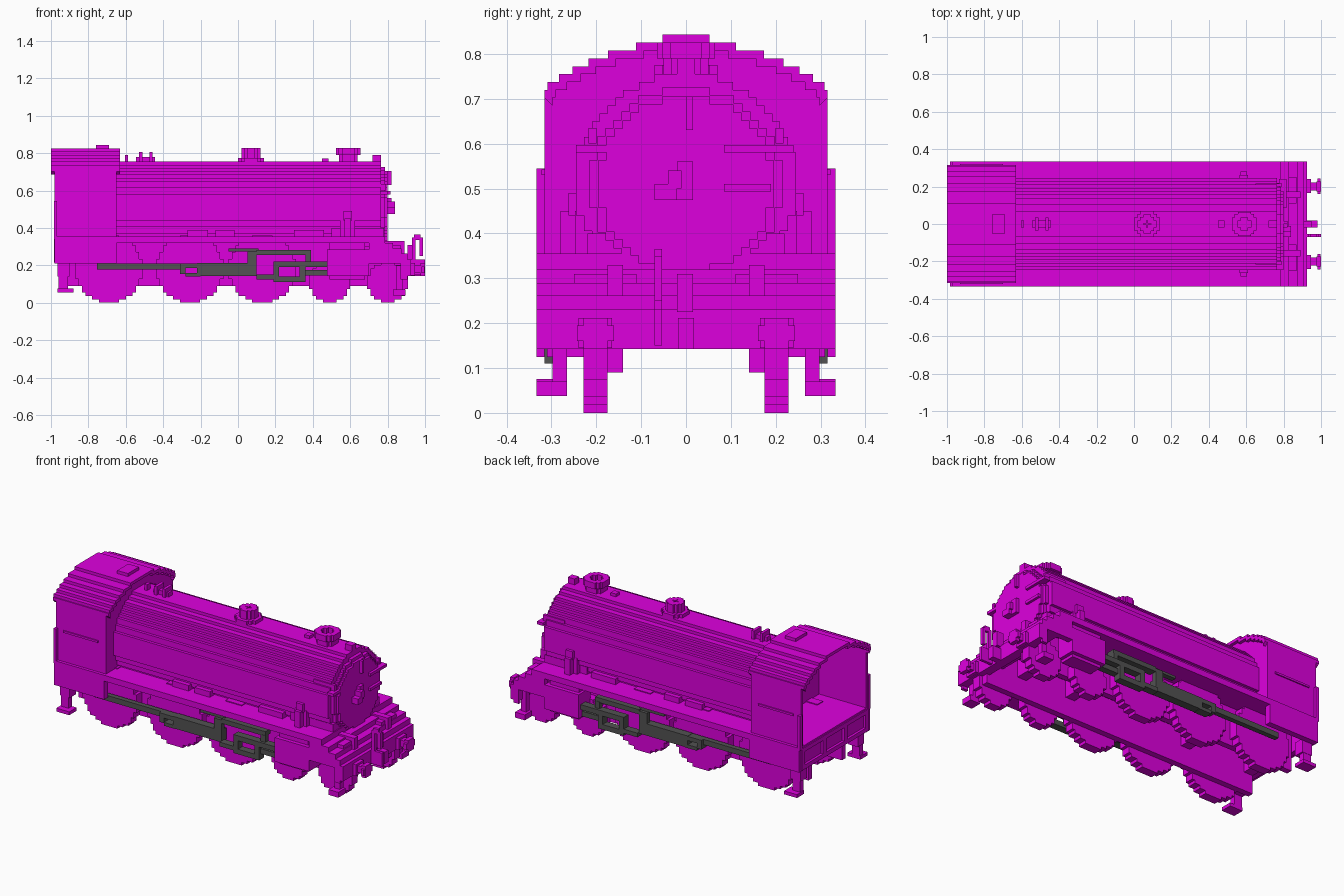
import bpy, bmesh, math

default_cube = bpy.data.objects.get("Cube")
if default_cube:
    bpy.data.objects.remove(default_cube, do_unlink=True)

STEP = 0.0175     # height of each stair step on rounded parts
SIDE = 0.333      # half width of the engine
CAB_SIDE = 0.315  # half width of the cab
BOARD = 0.355     # top of the running boards
AXIS = 0.51       # height of the boiler axis


def material(name, color):
    mat = bpy.data.materials.new(name)
    mat.use_nodes = True
    mat.diffuse_color = color
    mat.node_tree.nodes["Principled BSDF"].inputs["Base Color"].default_value = color
    return mat


PURPLE = material("purple", (0.73, 0, 0.73, 1))
GREY = material("dark grey", (0.085, 0.085, 0.085, 1))


def finish(name, bm, mat, pair):
    """Turn a bmesh into an object, mirrored across the engine if it is a pair."""
    bmesh.ops.recalc_face_normals(bm, faces=bm.faces)
    mesh = bpy.data.meshes.new(name)
    bm.to_mesh(mesh)
    bm.free()
    mesh.materials.append(mat)
    part = bpy.data.objects.new(name, mesh)
    bpy.context.collection.objects.link(part)
    if pair:
        mirror = part.modifiers.new("other_side", "MIRROR")
        mirror.use_axis = (False, True, False)


def box(name, x, y, z, mat=PURPLE, pair=False):
    bm = bmesh.new()
    for vert in bmesh.ops.create_cube(bm, size=1)["verts"]:
        vert.co = [span[0] if c < 0 else span[1] for c, span in zip(vert.co, (x, y, z))]
    finish(name, bm, mat, pair)


def pair_box(name, x, y, z, mat=PURPLE):
    box(name, x, y, z, mat, pair=True)


def grey_pair(name, x, y, z):
    pair_box(name, x, y, z, GREY)


def stepped(width_at, low, rows, step):
    """Symmetric stair-stepped outline; width_at gives half width at a height."""
    right = []
    for row in range(rows):
        bottom = low + row * step
        width = width_at(bottom + step / 2)
        right += [(width, bottom), (width, bottom + step)]
    return right + [(-a, b) for a, b in reversed(right)]


def stepped_circle(radius):
    rows = round(radius / STEP)
    step = radius / rows
    return stepped(lambda h: step * round(math.sqrt(radius**2 - h**2) / step), -radius, 2 * rows, step)


def extrude(name, outline, place, depth, pair=False):
    """Fill an outline set in space by place, then extrude it along depth."""
    bm = bmesh.new()
    face = bm.faces.new([bm.verts.new(place(a, b)) for a, b in outline])
    moved = bmesh.ops.extrude_face_region(bm, geom=[face], use_keep_orig=True)["geom"]
    bmesh.ops.translate(bm, vec=depth, verts=[g for g in moved if isinstance(g, bmesh.types.BMVert)])
    bmesh.ops.remove_doubles(bm, verts=bm.verts, dist=0.0001)
    bmesh.ops.dissolve_limit(bm, angle_limit=0.01, verts=bm.verts, edges=bm.edges)
    finish(name, bm, PURPLE, pair)


def barrel(name, radius, x):
    extrude(name, stepped_circle(radius), lambda a, b: (x[0], a, AXIS + b), (x[1] - x[0], 0, 0))


def stack(name, radius, x, z):
    extrude(name, stepped_circle(radius), lambda a, b: (x + a, b, z[0]), (0, 0, z[1] - z[0]))


# Boiler and smokebox
barrel("boiler", 0.245, x=(-0.66, 0.765))
barrel("smokebox_front", 0.215, x=(0.765, 0.785))
barrel("smokebox_door", 0.195, x=(0.785, 0.8))
box("smokebox_saddle", x=(0.5, 0.78), y=(-0.22, 0.22), z=(0.3, 0.4))
box("door_handle", x=(0.79, 0.82), y=(-0.02, 0.016), z=(0.475, 0.56))
box("door_lever", x=(0.79, 0.84), y=(-0.07, -0.02), z=(0.475, 0.51))
box("door_lever_step", x=(0.79, 0.84), y=(-0.04, -0.01), z=(0.5, 0.54))
box("door_grip", x=(0.79, 0.82), y=(0, 0.016), z=(0.63, 0.705))
box("upper_hinge", x=(0.775, 0.815), y=(0.085, 0.24), z=(0.58, 0.597))
box("lower_hinge", x=(0.775, 0.815), y=(0.085, 0.19), z=(0.493, 0.51))
box("door_catch", x=(0.76, 0.8), y=(-0.245, -0.17), z=(0.58, 0.597))
pair_box("front_handrail", x=(0.65, 0.79), y=(0.2, 0.217), z=(0.6, 0.635))
box("top_lamp", x=(0.72, 0.765), y=(-0.02, 0.02), z=(0.72, 0.79))

# Chimney and dome, each with an open cross-shaped rim
for label, x, radius, rim, low in (("chimney", 0.59, 0.05, 0.065, 0.79), ("dome", 0.07, 0.07, 0.05, 0.775)):
    hole = rim - 0.03
    z = (low, 0.826)
    stack(label + "_base", radius, x, z=(0.74, low))
    box(label + "_front_rim", x=(x + hole, x + rim), y=(-hole, hole), z=z)
    box(label + "_rear_rim", x=(x - rim, x - hole), y=(-hole, hole), z=z)
    pair_box(label + "_side_rim", x=(x - hole, x + hole), y=(hole, rim), z=z)
    pair_box(label + "_front_corner", x=(x + hole - STEP, x + hole + STEP), y=(hole - STEP, hole + STEP), z=z)
    pair_box(label + "_rear_corner", x=(x - hole - STEP, x - hole + STEP), y=(hole - STEP, hole + STEP), z=z)

# Fittings along the top of the boiler
for x in (-0.52, -0.465):
    box("safety_valve", x=(x - STEP / 2, x + STEP / 2), y=(-0.035, 0.035), z=(0.75, 0.805))
box("valve_seat", x=(-0.545, -0.445), y=(-STEP, STEP), z=(0.75, 0.78))
box("whistle", x=(-0.605, -0.588), y=(-STEP, STEP), z=(0.75, 0.79))
box("top_valve", x=(0.45, 0.485), y=(-STEP, STEP), z=(0.75, 0.772))

# Running boards, boxes against the boiler, and steam pipes
box("running_board", x=(-0.98, 0.785), y=(-SIDE, SIDE), z=(0.32, BOARD))
for x, length in ((-0.27, 0.11), (-0.12, 0.1), (0.3, 0.16)):
    pair_box("board_box", x=(x, x + length), y=(0.18, 0.237), z=(0.35, 0.388))
pair_box("steam_pipe", x=(0.545, 0.625), y=(0.18, 0.247), z=(0.35, 0.45))
pair_box("steam_pipe_flange", x=(0.57, 0.605), y=(0.2, 0.28), z=(0.35, 0.45))
pair_box("steam_pipe_top", x=(0.565, 0.61), y=(0.2, 0.262), z=(0.44, 0.49))

# Cab walls with beltline rail and rear grab rail
pair_box("cab_side", x=(-0.98, -0.65), y=(0.298, CAB_SIDE), z=(0.21, 0.72))
pair_box("cab_lower_panel", x=(-0.98, -0.65), y=(0.31, SIDE), z=(0.21, 0.34))
pair_box("beltline_rail", x=(-0.93, -0.7), y=(0.31, 0.322), z=(0.53, 0.542))
pair_box("grab_rail", x=(-0.985, -0.967), y=(0.31, SIDE), z=(0.34, 0.545))

# Stepped arched roof and the cab front wall beneath it
ARCH = 0.53
EAVE = 0.72 - STEP


def arch_width(height):
    drop = 0.828 - height
    return min(CAB_SIDE, math.sqrt(ARCH**2 - (ARCH - drop)**2))


outer = stepped(arch_width, EAVE, 7, STEP)
inner = [(a - math.copysign(STEP, a), b - STEP) for a, b in outer]
extrude("cab_roof", outer + inner[::-1], lambda a, b: (-1, a, b), (0.368, 0, 0))
wall = [(inner[0][0], BOARD)] + inner + [(inner[-1][0], BOARD)]
extrude("cab_front_wall", wall, lambda a, b: (-0.67, a, b), (0.02, 0, 0))
box("roof_vent", x=(-0.76, -0.69), y=(-0.052, 0.052), z=(0.81, 0.843))

# Rear beam with open panels between posts, and rear steps
box("rear_beam", x=(-0.97, -0.94), y=(-0.3, 0.3), z=(0.21, 0.33))
for z in (0.215, 0.32):
    box("rear_rail", x=(-0.985, -0.96), y=(-CAB_SIDE, CAB_SIDE), z=(z, z + 0.025))
for y in (0.1, 0.3):
    pair_box("rear_post", x=(-0.985, -0.96), y=(y - 0.015, y + 0.015), z=(0.23, 0.33))
pair_box("rear_hanger", x=(-0.96, -0.91), y=(0.265, 0.298), z=(0.06, 0.23))
pair_box("rear_step", x=(-0.965, -0.88), y=(0.265, SIDE), z=(0.055, 0.075))
pair_box("rear_bracket", x=(-0.965, -0.9), y=(0.24, 0.3), z=(0.14, 0.22))

# Frames and wheels
pair_box("frame_plate", x=(-0.93, 0.89), y=(0.14, 0.175), z=(0.09, 0.33))
for x in (-0.9, -0.47, 0.32, 0.65):
    box("frame_stretcher", x=(x - 0.03, x + 0.03), y=(-0.145, 0.145), z=(0.2, 0.3))
for label, radius, centres in (("driving_wheel", 0.18, (-0.69, -0.257, 0.13)),
                               ("leading_wheel", 0.11, (0.49, 0.8))):
    for x in centres:
        extrude(label, stepped_circle(radius), lambda a, b: (x + a, 0.175, radius + b),
                (0, 0.053, 0), pair=True)

# Cylinders
pair_box("cylinder", x=(0.475, 0.7), y=(0.22, SIDE), z=(0.142, 0.285))
pair_box("cylinder_core", x=(0.49, 0.68), y=(0.22, 0.31), z=(0.125, 0.325))

# Rods and valve gear
grey_pair("rear_rod", x=(-0.755, -0.3), y=(0.25, 0.28), z=(0.178, 0.21))
grey_pair("rod_fork_top", x=(-0.31, -0.2), y=(0.25, 0.298), z=(0.185, 0.21))
grey_pair("rod_fork_end", x=(-0.31, -0.28), y=(0.25, 0.298), z=(0.155, 0.19))
grey_pair("rod_fork_bottom", x=(-0.28, -0.2), y=(0.25, 0.298), z=(0.14, 0.16))
grey_pair("main_rod", x=(-0.22, 0.1), y=(0.25, 0.298), z=(0.142, 0.212))
grey_pair("crank", x=(0.05, 0.1), y=(0.27, 0.298), z=(0.16, 0.275))
grey_pair("reach_rod", x=(-0.05, 0.11), y=(0.25, 0.28), z=(0.275, 0.29))
grey_pair("radius_rod", x=(0.1, 0.39), y=(0.25, 0.298), z=(0.255, 0.283))
grey_pair("valve_link", x=(0.36, 0.39), y=(0.27, 0.3), z=(0.21, 0.26))
grey_pair("lower_link", x=(0.1, 0.2), y=(0.27, CAB_SIDE), z=(0.125, 0.15))
for x in (0.19, 0.33):
    grey_pair("crosshead_post", x=(x, x + 0.03), y=(0.27, CAB_SIDE), z=(0.11, 0.22))
grey_pair("lower_slide_bar", x=(0.19, 0.35), y=(0.27, CAB_SIDE), z=(0.11, 0.14))
grey_pair("upper_slide_bar", x=(0.19, 0.475), y=(0.27, CAB_SIDE), z=(0.19, 0.22))
grey_pair("piston_rod", x=(0.35, 0.475), y=(0.26, 0.3), z=(0.145, 0.175))

# Front deck stepping down to the buffer beam
box("front_deck", x=(0.78, 0.83), y=(-SIDE, SIDE), z=(0.21, 0.32))
box("lower_deck", x=(0.83, 0.875), y=(-SIDE, SIDE), z=(0.21, 0.29))
pair_box("deck_skirt", x=(0.7, 0.83), y=(0.298, SIDE), z=(0.21, 0.32))
pair_box("deck_box", x=(0.78, 0.87), y=(0.11, 0.25), z=(0.27, 0.31))
box("buffer_beam", x=(0.87, 0.925), y=(-SIDE, SIDE), z=(0.142, 0.23))
box("beam_cap", x=(0.87, 0.905), y=(-SIDE, SIDE), z=(0.23, 0.262))
pair_box("beam_end", x=(0.87, 0.905), y=(CAB_SIDE, SIDE), z=(0.125, 0.2))
pair_box("front_hanger", x=(0.845, 0.88), y=(0.265, 0.298), z=(0.04, 0.2))
pair_box("front_step", x=(0.83, 0.895), y=(0.265, SIDE), z=(0.038, 0.07))

# Buffers, coupling, brake pipe and lamp
pair_box("buffer_stem", x=(0.92, 0.98), y=(0.18, 0.222), z=(0.16, 0.2))
pair_box("buffer_socket", x=(0.92, 0.945), y=(0.165, 0.24), z=(0.145, 0.212))
pair_box("buffer_head", x=(0.975, 1), y=(0.175, 0.228), z=(0.142, 0.212))
pair_box("buffer_rim", x=(0.98, 0.998), y=(0.16, 0.243), z=(0.16, 0.195))
box("coupling", x=(0.92, 0.98), y=(-STEP, STEP), z=(0.142, 0.212))
PIPE = (-0.07, -0.053)
box("brake_pipe_base", x=(0.92, 1), y=PIPE, z=(0.15, 0.23))
box("brake_pipe", x=(0.93, 0.95), y=PIPE, z=(0.22, 0.35))
box("brake_pipe_top", x=(0.94, 0.975), y=PIPE, z=(0.335, 0.365))
box("brake_hose", x=(0.97, 0.99), y=PIPE, z=(0.25, 0.35))
box("front_lamp", x=(0.905, 0.95), y=(-0.02, 0.016), z=(0.225, 0.31))
